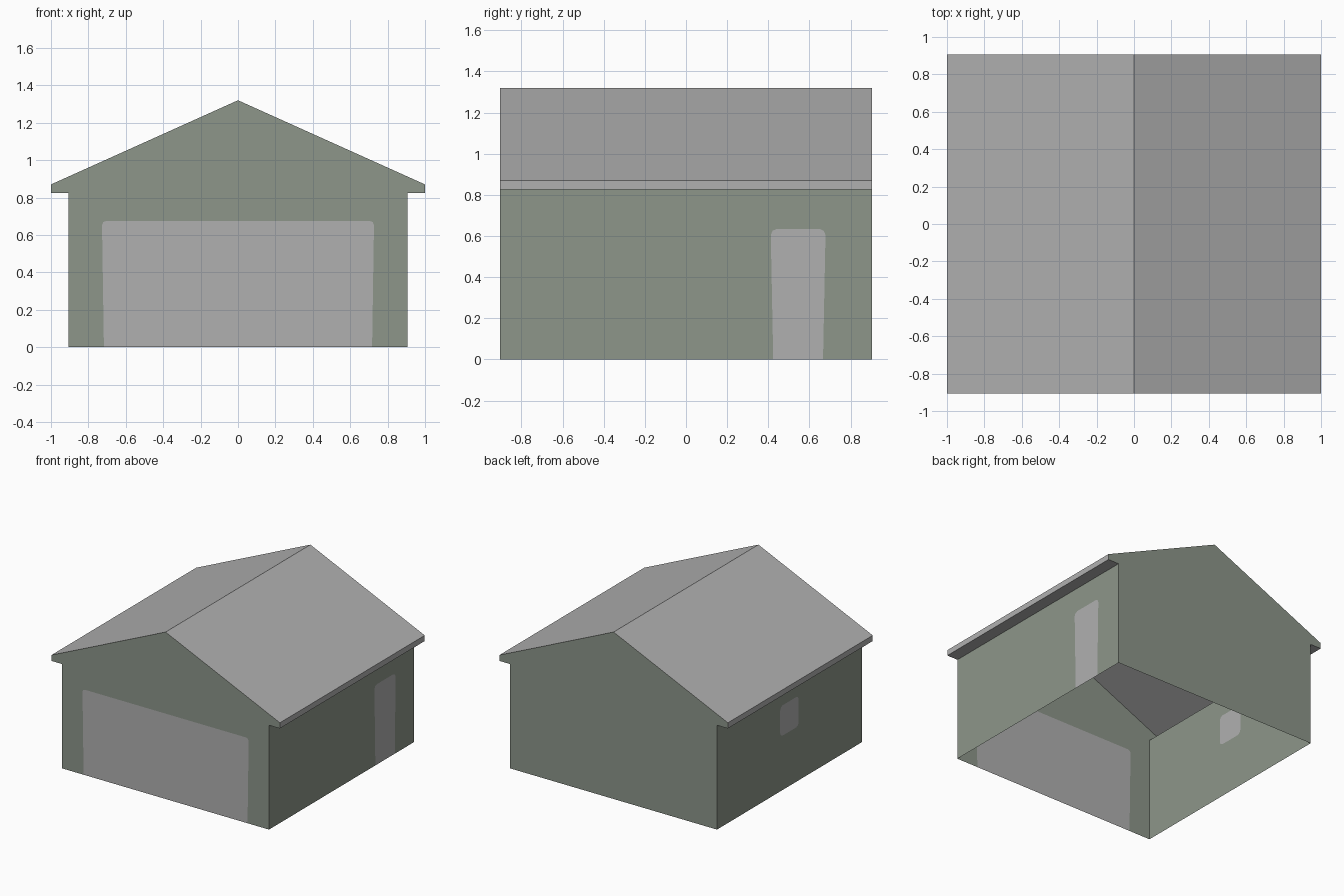
import bpy
import bmesh
from mathutils import Vector

cube = bpy.data.objects.get("Cube")
if cube:
    bpy.data.objects.remove(cube, do_unlink=True)


def material(name, rgb):
    m = bpy.data.materials.new(name)
    m.use_nodes = True
    m.diffuse_color = (*rgb, 1)
    m.node_tree.nodes["Principled BSDF"].inputs["Base Color"].default_value = (*rgb, 1)
    return m


GREY = material("light grey", (0.434, 0.434, 0.434))
GREEN = material("sage green", (0.266, 0.305, 0.254))

WALL_X, EAVE_X, DEPTH = 0.905, 1.0, 0.905
WALL_TOP, EAVE_TOP, RIDGE = 0.825, 0.87, 1.32


def sheet(name, mat, polygons, place, outward):
    """Flat faces from 2D outlines, mapped into 3D and turned outward."""
    bm = bmesh.new()
    for outline in polygons:
        face = bm.faces.new([bm.verts.new(place(u, z)) for u, z in outline])
        face.normal_update()
        if face.normal.dot(Vector(outward)) < 0:
            face.normal_flip()
    bmesh.ops.remove_doubles(bm, verts=bm.verts, dist=0.0001)
    mesh = bpy.data.meshes.new(name)
    bm.to_mesh(mesh)
    bm.free()
    mesh.materials.append(mat)
    obj = bpy.data.objects.new(name, mesh)
    bpy.context.collection.objects.link(obj)
    return obj


def door_outline(mid, half, top, taper, r):
    """Door with softened top corners and a slightly narrower foot."""
    right = [(half - taper, 0), (half, top - r), (half - r * 0.3, top - r * 0.3), (half - r, top)]
    return [(mid - u, z) for u, z in right] + [(mid + u, z) for u, z in reversed(right)]


def front(u, z):
    return (u, -DEPTH, z)


def back(u, z):
    return (u, DEPTH, z)


def left(u, z):
    return (WALL_X, u, z)


def right(u, z):
    return (-WALL_X, u, z)


# Gable ends, flush with the roof ends
gable_top = [(WALL_X, 0), (WALL_X, WALL_TOP), (EAVE_X, WALL_TOP), (EAVE_X, EAVE_TOP), (0, RIDGE)]
gable_top += [(-u, z) for u, z in reversed(gable_top[:-1])]
garage = door_outline(0, 0.727, 0.675, 0.01, 0.022)
sheet("front_gable", GREEN, [gable_top + garage], front, (0, -1, 0))
sheet("garage_door", GREY, [garage], front, (0, -1, 0))
sheet("back_gable", GREEN, [gable_top], back, (0, 1, 0))

# Left wall with the side door
side_door = door_outline(0.545, 0.133, 0.635, 0.012, 0.03)
wall_top = [(DEPTH, 0), (DEPTH, WALL_TOP), (-DEPTH, WALL_TOP), (-DEPTH, 0)]
sheet("left_wall", GREEN, [wall_top + side_door], left, (1, 0, 0))
sheet("side_door", GREY, [side_door], left, (1, 0, 0))

# Right wall in two halves around the window
w, low, high, r = 0.115, 0.43, 0.67, 0.03
half_window = [(0, high), (w - r, high), (w - r * 0.3, high - r * 0.3), (w, high - r),
               (w, low + r), (w - r * 0.3, low + r * 0.3), (w - r, low), (0, low)]
half_wall = half_window + [(0, 0), (DEPTH, 0), (DEPTH, WALL_TOP), (0, WALL_TOP)]
mirrored = [(-u, z) for u, z in half_wall]
window = half_window[1:-1] + [(-u, z) for u, z in reversed(half_window[1:-1])]
sheet("right_wall", GREEN, [half_wall, mirrored], right, (-1, 0, 0))
sheet("window", GREY, [window], right, (-1, 0, 0))

# Roof: soffit, fascia and slope on each side
profile = [(WALL_X, WALL_TOP), (EAVE_X, WALL_TOP), (EAVE_X, EAVE_TOP), (0, RIDGE)]
profile += [(-x, z) for x, z in reversed(profile[:-1])]
bm = bmesh.new()
rows = [[bm.verts.new((x, y, z)) for x, z in profile] for y in (-DEPTH, DEPTH)]
for i in range(len(profile) - 1):
    bm.faces.new((rows[0][i], rows[1][i], rows[1][i + 1], rows[0][i + 1]))
mesh = bpy.data.meshes.new("roof")
bm.to_mesh(mesh)
bm.free()
mesh.materials.append(GREY)
bpy.context.collection.objects.link(bpy.data.objects.new("roof", mesh))
